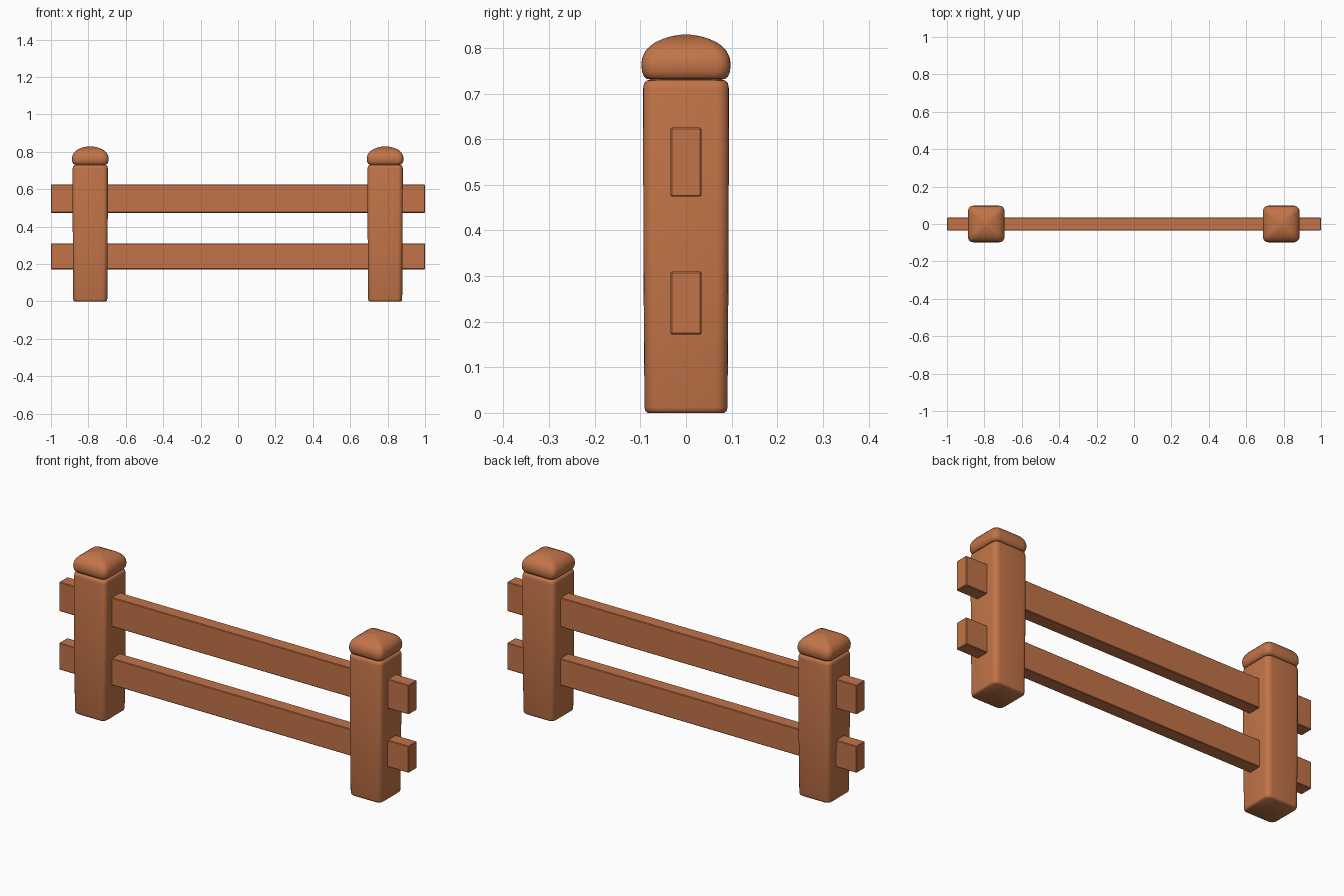
import bpy, bmesh, math

if "Cube" in bpy.data.objects:
    bpy.data.objects.remove(bpy.data.objects["Cube"])

wood = bpy.data.materials.new("warm brown wood")
wood.diffuse_color = (0.54, 0.175, 0.065, 1)
wood.use_nodes = True
wood.node_tree.nodes["Principled BSDF"].inputs["Base Color"].default_value = wood.diffuse_color


def finish(bm, name, angle):
    bmesh.ops.recalc_face_normals(bm, faces=bm.faces)
    me = bpy.data.meshes.new(name)
    bm.to_mesh(me)
    bm.free()
    me.materials.append(wood)
    ob = bpy.data.objects.new(name, me)
    bpy.context.collection.objects.link(ob)
    bpy.ops.object.select_all(action='DESELECT')
    ob.select_set(True)
    bpy.context.view_layer.objects.active = ob
    bpy.ops.object.shade_smooth_by_angle(angle=math.radians(angle))
    return ob


def rounded_square(half, radius, steps=5):
    pts = []
    for q, (sx, sy) in enumerate([(1, 1), (-1, 1), (-1, -1), (1, -1)]):
        for i in range(steps + 1):
            a = math.pi / 2 * (q + i / steps)
            pts.append((sx * (half - radius) + radius * math.cos(a),
                        sy * (half - radius) + radius * math.sin(a)))
    return pts


def loft(name, cx, sections, angle=50):
    """Stack rounded squares given as (z, half width, corner radius)."""
    bm = bmesh.new()
    rings = [[bm.verts.new((cx + x, y, z)) for x, y in rounded_square(h, r)]
             for z, h, r in sections]
    for a, b in zip(rings, rings[1:]):
        for i in range(len(a)):
            j = (i + 1) % len(a)
            bm.faces.new((a[i], a[j], b[j], b[i]))
    bm.faces.new(rings[0])
    bm.faces.new(rings[-1])
    return finish(bm, name, angle)


def rail(name, z0, z1):
    bm = bmesh.new()
    bmesh.ops.create_cube(bm, size=1)
    for v in bm.verts:
        v.co = (v.co.x * 2, v.co.y * 0.068, (z0 + z1) / 2 + v.co.z * (z1 - z0))
    bmesh.ops.bevel(bm, geom=bm.edges[:], offset=0.003, segments=1, affect='EDGES')
    return finish(bm, name, 30)


# Square posts with softened corners, slightly pinched at the neck
post = [(0, 0.084, 0.024), (0.004, 0.089, 0.026), (0.012, 0.091, 0.026),
        (0.36, 0.0935, 0.026), (0.712, 0.094, 0.026), (0.722, 0.092, 0.026),
        (0.728, 0.087, 0.025), (0.73, 0.08, 0.024), (0.74, 0.08, 0.024)]

# Cushion-shaped caps
cap = [(0.731, 0.078, 0.024), (0.732, 0.086, 0.026), (0.737, 0.092, 0.027),
       (0.748, 0.0965, 0.028), (0.765, 0.098, 0.03), (0.78, 0.0955, 0.03),
       (0.793, 0.089, 0.028), (0.804, 0.079, 0.025), (0.813, 0.066, 0.02),
       (0.82, 0.05, 0.015), (0.826, 0.03, 0.01), (0.829, 0.01, 0.004)]

for side, cx in (("left", -0.79), ("right", 0.787)):
    loft(side + "_post", cx, post)
    loft(side + "_post_cap", cx, cap)

# Two horizontal rails running through the posts
rail("lower_rail", 0.172, 0.31)
rail("upper_rail", 0.474, 0.625)
